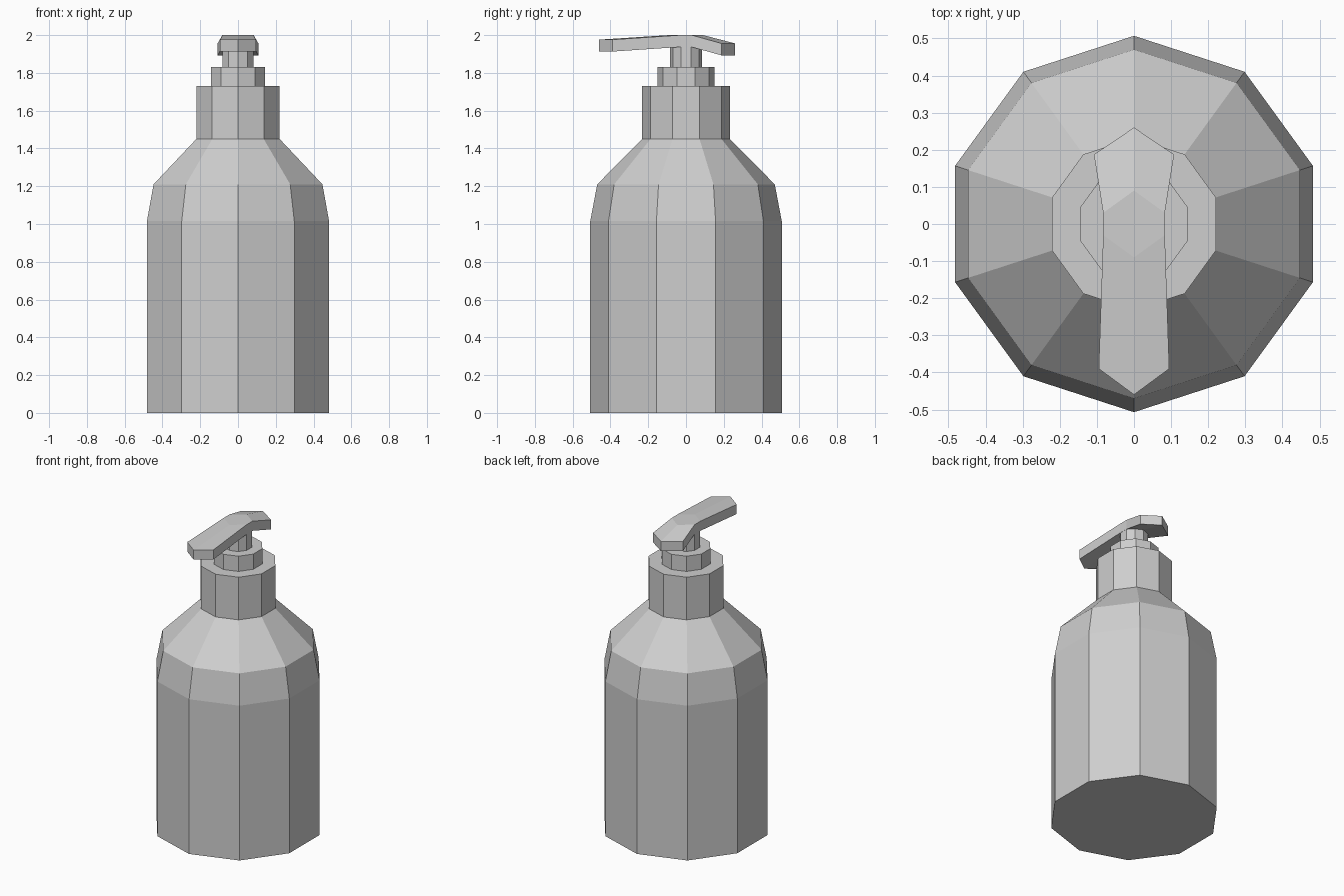
import bpy, bmesh
from math import sin, cos, pi

cube = bpy.data.objects.get("Cube")
if cube:
    bpy.data.objects.remove(cube, do_unlink=True)

SIDES = 10
GREY = (0.62, 0.62, 0.62, 1.0)
grey = bpy.data.materials.new("light_grey")
grey.use_nodes = True
grey.diffuse_color = GREY
grey.node_tree.nodes["Principled BSDF"].inputs["Base Color"].default_value = GREY


def finish(name, bm):
    bmesh.ops.recalc_face_normals(bm, faces=bm.faces)
    mesh = bpy.data.meshes.new(name)
    bm.to_mesh(mesh)
    bm.free()
    mesh.materials.append(grey)
    obj = bpy.data.objects.new(name, mesh)
    bpy.context.collection.objects.link(obj)
    return obj


def lathe(name, profile):
    """Ten-sided closed solid from (radius, height) pairs."""
    bm = bmesh.new()
    rings = []
    for r, z in profile:
        angles = [pi / 2 + 2 * pi * i / SIDES for i in range(SIDES)]
        rings.append([bm.verts.new((r * cos(a), r * sin(a), z)) for a in angles])
    for low, high in zip(rings, rings[1:]):
        for i in range(SIDES):
            j = (i + 1) % SIDES
            bm.faces.new((low[i], low[j], high[j], high[i]))
    bm.faces.new(rings[0])
    bm.faces.new(rings[-1])
    return finish(name, bm)


# Bottle, collar and pump stem
lathe("bottle_body", [(0.507, 0), (0.507, 1.015), (0.47, 1.21), (0.232, 1.45)])
lathe("neck_cap", [(0.232, 1.45), (0.232, 1.73)])
lathe("pump_collar", [(0.151, 1.73), (0.151, 1.83)])
lathe("pump_stem", [(0.086, 1.83), (0.086, 1.95)])

# Pump head: flat centre, long front spout and short drooping thumb rest
THICK = 0.063
centre_front, centre_back = (0, -0.09, 2.0), (0, 0.09, 2.0)
waist_front, waist_back = (0.083, -0.03, 2.0), (0.083, 0.03, 2.0)
spout_corner, spout_tip = (0.095, -0.39, 1.976), (0, -0.46, 1.976)
rest_corner, rest_tip = (0.108, 0.187, 1.956), (0, 0.26, 1.956)

half_faces = [
    (centre_front, waist_front, waist_back, centre_back),
    (centre_front, spout_tip, spout_corner, waist_front),
    (centre_back, waist_back, rest_corner, rest_tip),
]
outline = [spout_tip, spout_corner, waist_front, waist_back, rest_corner, rest_tip]

bm = bmesh.new()
for side in (1, -1):
    def point(p, drop=0.0):
        return bm.verts.new((side * p[0], p[1], p[2] - drop))
    for face in half_faces:
        for drop in (0, THICK):
            bm.faces.new([point(p, drop) for p in face])
    for a, b in zip(outline, outline[1:]):
        bm.faces.new((point(a), point(b), point(b, THICK), point(a, THICK)))
bmesh.ops.remove_doubles(bm, verts=bm.verts, dist=0.0005)
finish("pump_head", bm)
